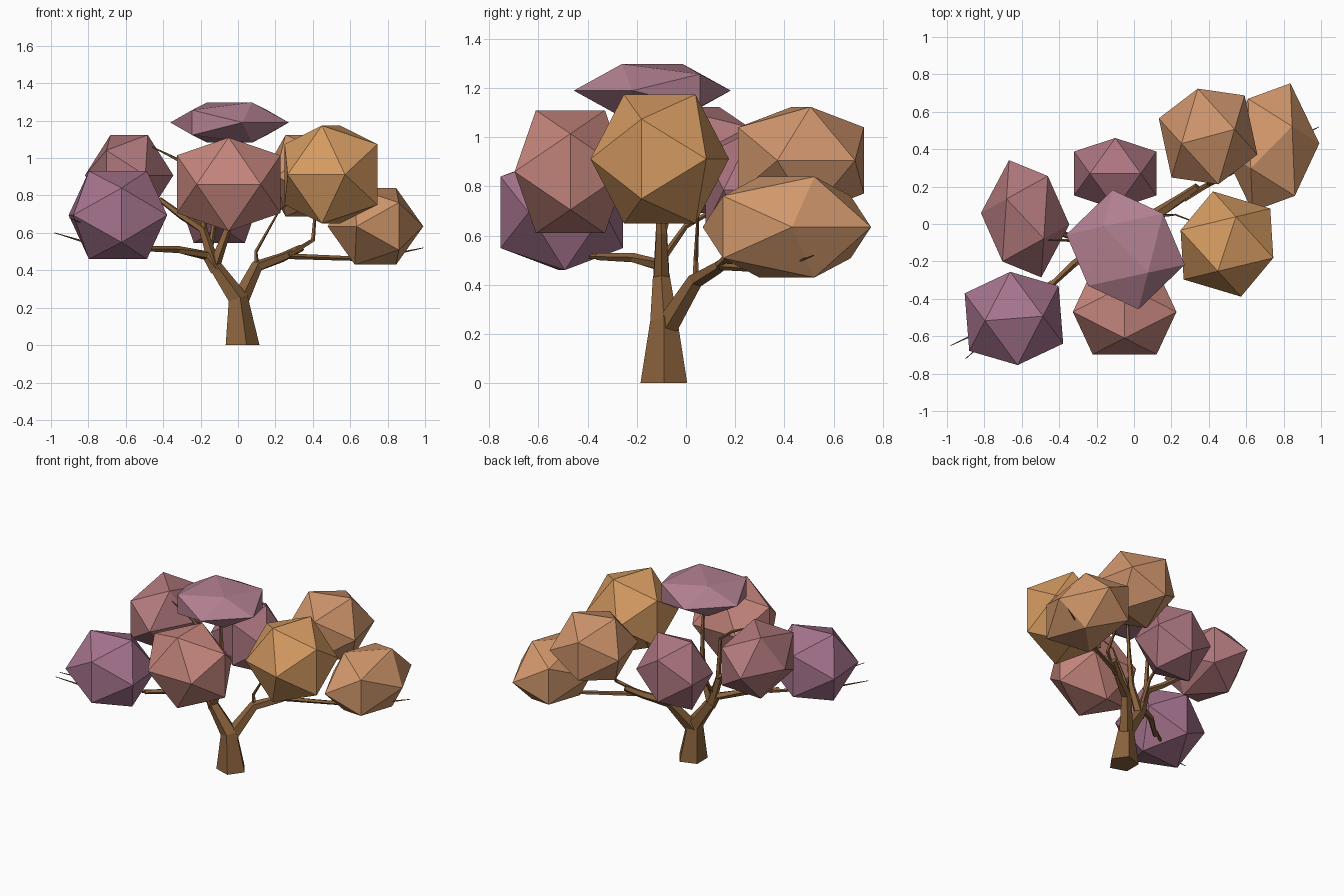
import bpy, bmesh, math
from mathutils import Vector, Matrix

if "Cube" in bpy.data.objects:
    bpy.data.objects.remove(bpy.data.objects["Cube"])

PHI = (1 + 5 ** 0.5) / 2


def material(name, rgb):
    # sRGB 0-255 to linear colour
    m = bpy.data.materials.new(name)
    m.diffuse_color = [((c / 255 + 0.055) / 1.055) ** 2.4 for c in rgb] + [1]
    m.use_nodes = True
    m.node_tree.nodes["Principled BSDF"].inputs["Base Color"].default_value = m.diffuse_color
    return m


def finish(bm, name, mat):
    bmesh.ops.recalc_face_normals(bm, faces=bm.faces)
    me = bpy.data.meshes.new(name)
    bm.to_mesh(me)
    bm.free()
    me.materials.append(mat)
    ob = bpy.data.objects.new(name, me)
    bpy.context.collection.objects.link(ob)
    return ob


def leaf_clump(name, centre, radii, turn, rgb):
    # icosahedron resting edge-up, turned about z, then stretched
    bm = bmesh.new()
    for a in (-1, 1):
        for b in (-1, 1):
            k = b / PHI
            for co in ((0, k, a), (k, a, 0), (a, 0, k)):
                bm.verts.new(co)
    bmesh.ops.convex_hull(bm, input=bm.verts)
    bm.transform(Matrix.Translation(centre) @ Matrix.Diagonal((*radii, 1))
                 @ Matrix.Rotation(math.radians(turn), 4, 'Z'))
    finish(bm, name, material(name, rgb))


def limb(name, path, mat, sides=5):
    # tapered tube through points (x, y, z, radius)
    bm = bmesh.new()
    pts = [Vector(p[:3]) for p in path]
    rings = []
    for i, p in enumerate(pts):
        t = (pts[min(i + 1, len(pts) - 1)] - pts[max(i - 1, 0)]).normalized()
        if p.z == 0:
            t = Vector((0, 0, 1))
        u = (Vector((1, 0, 0)) - t * t.x)
        if u.length < 0.3:
            u = Vector((0, 1, 0)) - t * t.y
            u = u.cross(t)
        u.normalize()
        v = t.cross(u)
        ring = []
        for k in range(sides):
            a = math.tau * k / sides
            ring.append(bm.verts.new(p + path[i][3] * (u * math.cos(a) + v * math.sin(a))))
        rings.append(ring)
    for r0, r1 in zip(rings, rings[1:]):
        # match rings by the nearest starting corner
        s = min(range(sides), key=lambda j: sum(
            (r1[(k + j) % sides].co - r0[k].co).length for k in range(sides)))
        r1[:] = r1[s:] + r1[:s]
        for k in range(sides):
            n = (k + 1) % sides
            bm.faces.new((r0[k], r0[n], r1[n], r1[k]))
    bm.faces.new(rings[0][::-1])
    bm.faces.new(rings[-1])
    finish(bm, name, mat)


# Trunk and boughs
bark = material("bark", (138, 98, 60))
limb("trunk", [(.015, -.09, 0, .1), (-.005, -.09, .25, .058), (-.13, -.1, .43, .036)], bark)
limb("right_bough", [(0, -.085, .22, .05), (.1, .04, .42, .034), (.24, .13, .47, .026),
                     (.34, .2, .52, .02)], bark)
limb("left_bough", [(-.12, -.1, .4, .034), (-.17, -.11, .48, .026), (-.32, -.21, .51, .02),
                    (-.48, -.36, .515, .015)], bark)
limb("upper_left_bough", [(-.12, -.1, .4, .036), (-.19, -.1, .62, .024), (-.3, -.08, .69, .02),
                          (-.42, -.04, .78, .014)], bark)
limb("middle_bough", [(-.13, -.1, .42, .034), (-.06, -.1, .61, .022), (-.05, -.11, .85, .014),
                      (-.05, -.13, 1.15, .008)], bark)

# Thin twigs running into the leaf clumps
limb("right_twig", [(.26, .14, .475, .016), (.7, .37, .46, .012), (.99, .52, .52, .002)], bark)
limb("inner_right_twig", [(.1, .04, .42, .014), (.095, .04, .5, .01), (.22, .05, .72, .005),
                          (.35, 0, .82, .003)], bark)
limb("back_right_twig", [(.27, .13, .48, .014), (.4, .21, .56, .012), (.42, .4, .8, .006)], bark)
limb("left_twig", [(-.44, -.31, .51, .012), (-.75, -.54, .53, .008), (-.98, -.65, .6, .002)], bark)
limb("outer_left_twig", [(-.6, -.45, .55, .01), (-.9, -.72, .68, .002)], bark)
limb("upper_left_twig", [(-.18, -.1, .6, .018), (-.2, -.1, .9, .012), (-.3, -.09, .98, .01),
                         (-.46, -.085, 1.06, .003)], bark)
limb("back_twig", [(-.15, -.1, .5, .016), (-.13, 0, .64, .012), (-.1, .25, .78, .006)], bark)

# Leaf clumps: name, centre, half sizes, turn, colour
for clump in (
    ("leaves_front_left", (-.642, -.505, .695), (.252, .25, .235), 94.5, (166, 116, 142)),
    ("leaves_left", (-.582, .028, .908), (.202, .286, .216), 53, (176, 120, 124)),
    ("leaves_front", (-.05, -.47, .86), (.277, .227, .25), 0, (196, 133, 124)),
    ("leaves_top", (-.045, -.137, 1.19), (.278, .278, .108), 44, (178, 128, 144)),
    ("leaves_back", (-.1, .27, .785), (.22, .19, .24), 90, (172, 117, 128)),
    ("leaves_right", (.497, -.107, .912), (.26, .247, .262), -17.5, (214, 156, 98)),
    ("leaves_back_right", (.396, .468, .906), (.236, .263, .218), 103.5, (206, 148, 108)),
    ("leaves_far_right", (.735, .41, .635), (.218, .317, .205), -55, (210, 152, 108)),
):
    leaf_clump(*clump)
